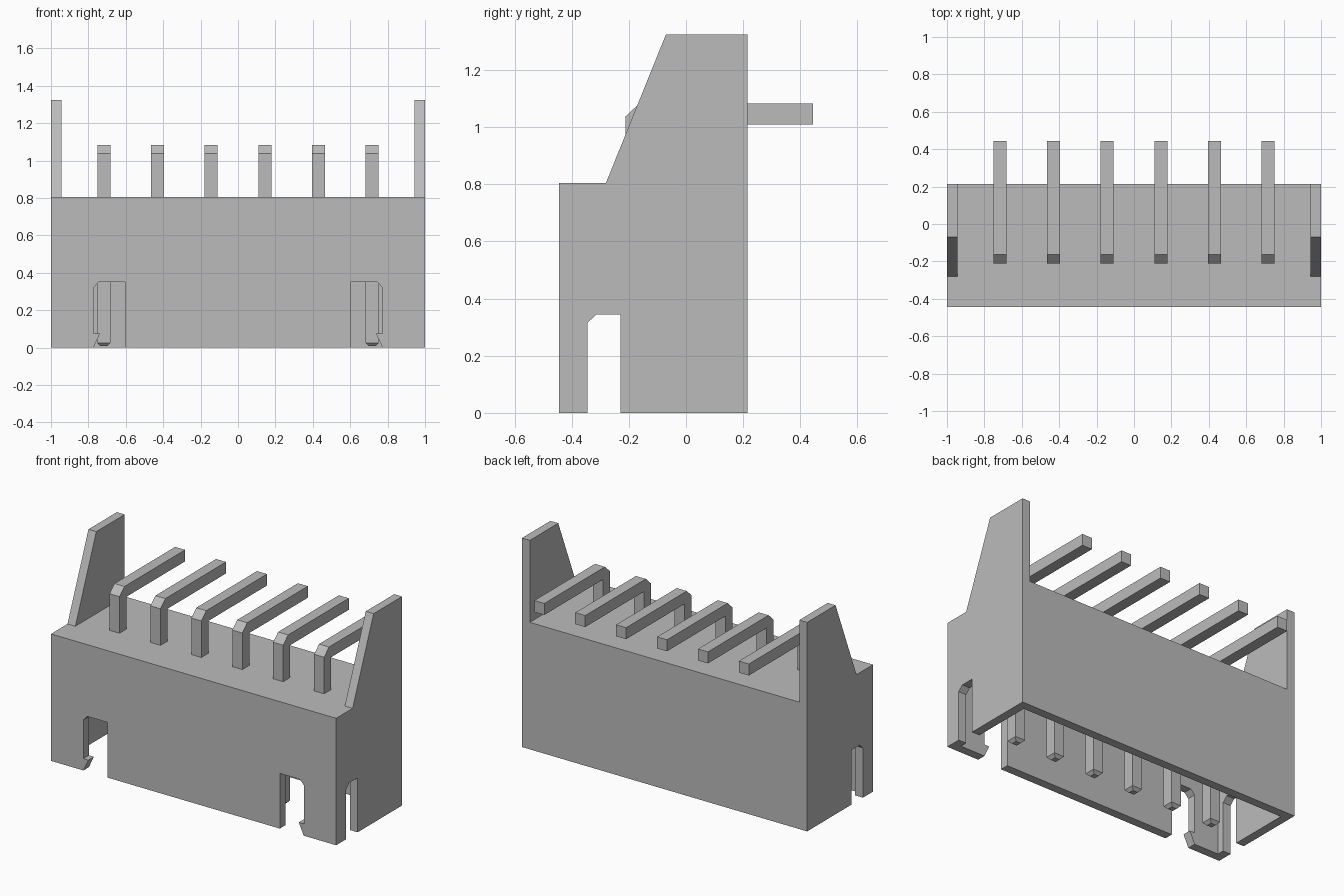
import bpy
import bmesh

cube = bpy.data.objects.get("Cube")
if cube:
    bpy.data.objects.remove(cube, do_unlink=True)

grey = bpy.data.materials.new("neutral_grey")
grey.use_nodes = True
COLOUR = (0.5, 0.5, 0.5, 1)
grey.diffuse_color = COLOUR
grey.node_tree.nodes["Principled BSDF"].inputs["Base Color"].default_value = COLOUR


def prism(name, profile, axis, start, end):
    """Extrude a profile along x (points are y, z) or y (points are x, z)."""
    bm = bmesh.new()
    place = (lambda p: (start, *p)) if axis == "x" else (lambda p: (p[0], start, p[1]))
    face = bm.faces.new([bm.verts.new(place(p)) for p in profile])
    moved = bmesh.ops.extrude_face_region(bm, geom=[face])["geom"]
    shift = (end - start, 0, 0) if axis == "x" else (0, end - start, 0)
    bmesh.ops.translate(bm, vec=shift, verts=[v for v in moved if isinstance(v, bmesh.types.BMVert)])
    bmesh.ops.recalc_face_normals(bm, faces=bm.faces)
    mesh = bpy.data.meshes.new(name)
    bm.to_mesh(mesh)
    bm.free()
    mesh.materials.append(grey)
    obj = bpy.data.objects.new(name, mesh)
    bpy.context.collection.objects.link(obj)
    return obj


def box_profile(a0, a1, z0, z1):
    return [(a0, z0), (a1, z0), (a1, z1), (a0, z1)]


def cut(target, cutter):
    mod = target.modifiers.new("cut", "BOOLEAN")
    mod.operation = "DIFFERENCE"
    mod.solver = "EXACT"
    mod.object = cutter
    bpy.context.view_layer.objects.active = target
    bpy.ops.object.modifier_apply(modifier=mod.name)
    bpy.data.objects.remove(cutter, do_unlink=True)


FRONT, BACK, DECK, TOP, WALL = -0.445, 0.215, 0.805, 1.325, 0.055
INNER = 1 - WALL

# Housing: side outline with tall ears, opened between the ears and hollowed below
housing = prism("housing", [(FRONT, 0), (BACK, 0), (BACK, TOP), (-0.07, TOP),
                            (-0.28, DECK), (FRONT, DECK)], "x", -1, 1)
cut(housing, prism("ear_gap", box_profile(-0.6, 0.4, DECK, 1.5), "x", -INNER, INNER))
cut(housing, prism("socket", box_profile(FRONT + WALL, BACK - WALL, -0.1, 0.6),
                   "x", -INNER, INNER))

# Side slots with one chamfered corner
slot = [(-0.345, -0.1), (-0.23, -0.1), (-0.23, 0.345), (-0.313, 0.345), (-0.345, 0.315)]
cut(housing, prism("side_slot", slot, "x", -1.2, 1.2))

# Front notches, leaving a small barb on the outer edge
notch = [(0.605, -0.1), (0.605, 0.35), (0.745, 0.35), (0.773, 0.32),
         (0.773, 0.075), (0.738, 0.075), (0.773, 0), (0.773, -0.1)]
for side in (-1, 1):
    cut(housing, prism("front_notch", [(side * x, z) for x, z in notch],
                       "y", -0.6, FRONT + WALL + 0.04))

# Bent contact pins with tapered lower tips
P0, P1, TIP = -0.212, -0.142, 0.008
pin_side = [(P0, TIP), (P1, TIP), (P1, 1.01), (0.445, 1.01), (0.445, 1.083),
            (-0.163, 1.083), (P0, 1.037)]
for i in range(6):
    x = (i - 2.5) * 0.287
    pin = prism(f"pin_{i + 1}", pin_side, "x", x - 0.035, x + 0.035)
    bm = bmesh.new()
    bm.from_mesh(pin.data)
    tip = [f for f in bm.faces if f.calc_center_median().z < 0.02]
    edges = list(tip[0].edges)
    bmesh.ops.bevel(bm, geom=edges, offset=0.018, segments=1, affect="EDGES")
    bm.to_mesh(pin.data)
    bm.free()
